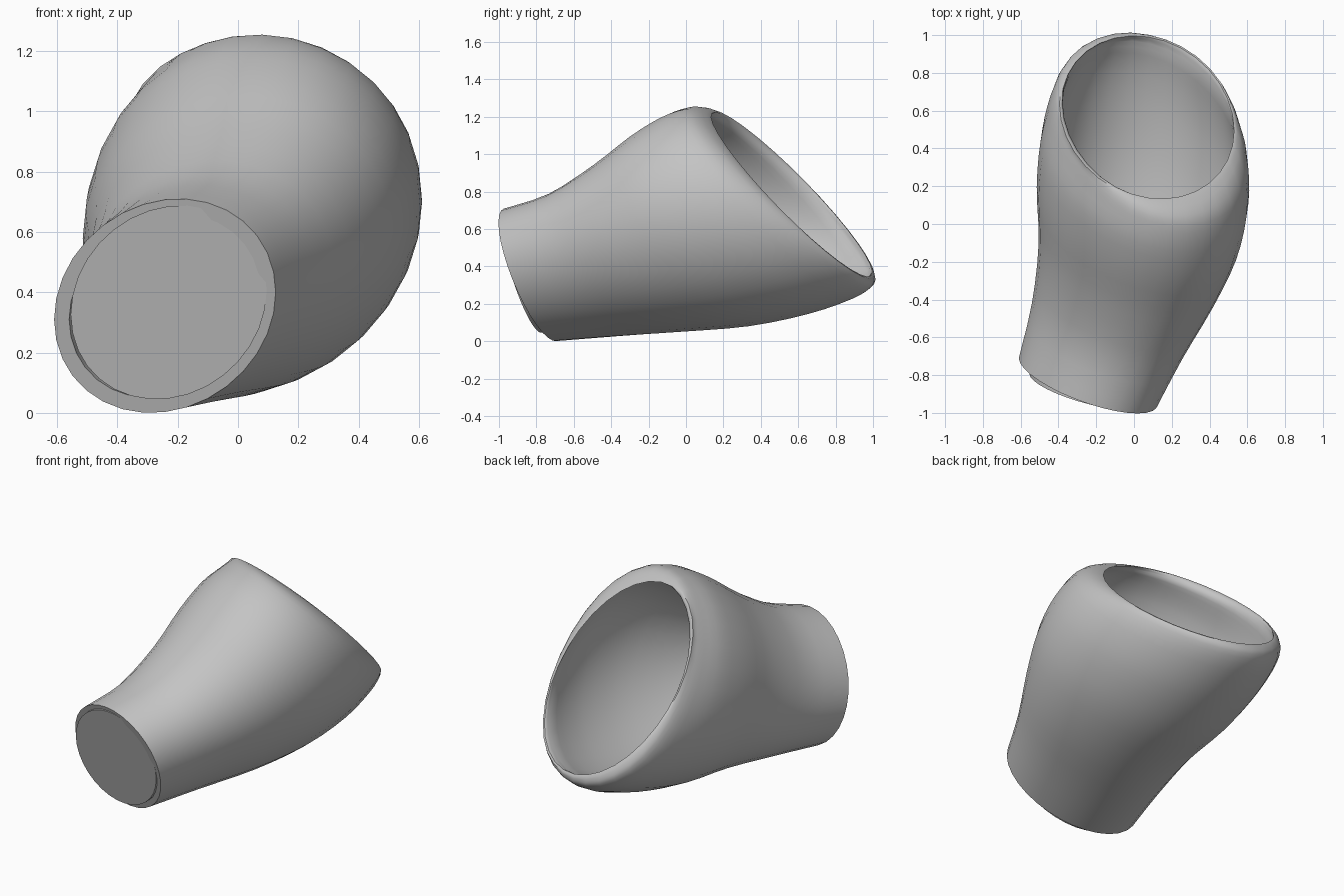
import bpy, bmesh, math

if "Cube" in bpy.data.objects:
    bpy.data.objects.remove(bpy.data.objects["Cube"])

SIDES = 32

# Tilted section rings from the narrow end to the slanted opening:
# centre y, y slope along x, y slope along z, left, right, top, bottom, skew
RINGS = [
    (-0.832, -0.29, -0.34, -0.61, 0.125, 0.71, 0.0, 0.045),
    (-0.55, -0.29, -0.42, -0.54, 0.265, 0.79, 0.025, 0.04),
    (-0.25, -0.29, -0.50, -0.505, 0.43, 0.945, 0.05, 0.02),
    (0.03, -0.30, -0.60, -0.515, 0.55, 1.10, 0.08, 0.01),
    (0.27, -0.30, -0.72, -0.495, 0.605, 1.205, 0.145, 0.0),
    (0.45, -0.30, -0.85, -0.45, 0.605, 1.25, 0.225, -0.005),
    (0.535, -0.30, -0.95, -0.415, 0.575, 1.252, 0.29, -0.03),
    (0.565, -0.30, -0.98, -0.395, 0.54, 1.235, 0.335, -0.07),
]


def smooth_rings(rings, steps):
    """Catmull-Rom interpolation between neighbouring rings."""
    out = []
    last = len(rings) - 1
    for i in range(last):
        a, b, c, d = (rings[max(0, min(last, i + k))] for k in (-1, 0, 1, 2))
        for s in range(steps):
            t = s / steps
            out.append(tuple(
                0.5 * (2 * q + (r - p) * t + (2 * p - 5 * q + 4 * r - u) * t * t
                       + (3 * q - p - 3 * r + u) * t ** 3)
                for p, q, r, u in zip(a, b, c, d)))
    return out + [rings[-1]]


def inset(ring, w):
    y, sx, sz, l, r, t, b, k = ring
    return (y, sx, sz, l + w, r - w, t - w, b + w, k)


def add_ring(bm, ring):
    y, sx, sz, l, r, t, b, k = ring
    cx, cz, rx = (l + r) / 2, (t + b) / 2, (r - l) / 2
    rz = math.sqrt(((t - b) / 2) ** 2 - k * k)
    verts = []
    for i in range(SIDES):
        a = 2 * math.pi * i / SIDES
        dx = rx * math.cos(a)
        dz = rz * math.sin(a) + k * math.cos(a)
        verts.append(bm.verts.new((cx + dx, y + sx * dx + sz * dz, cz + dz)))
    return verts


def loft(name, rings, material, closed=False, caps=False):
    bm = bmesh.new()
    loops = [add_ring(bm, r) for r in rings]
    pairs = list(zip(loops, loops[1:]))
    if closed:
        pairs.append((loops[-1], loops[0]))
    for lo, hi in pairs:
        for i in range(SIDES):
            j = (i + 1) % SIDES
            bm.faces.new((lo[i], lo[j], hi[j], hi[i]))
    if caps:
        bm.faces.new(loops[0])
        bm.faces.new(loops[-1])
    bmesh.ops.recalc_face_normals(bm, faces=bm.faces)
    mesh = bpy.data.meshes.new(name)
    bm.to_mesh(mesh)
    bm.free()
    mesh.materials.append(material)
    obj = bpy.data.objects.new(name, mesh)
    bpy.context.collection.objects.link(obj)
    bpy.context.view_layer.objects.active = obj
    obj.select_set(True)
    bpy.ops.object.shade_smooth_by_angle(angle=math.radians(40))
    obj.select_set(False)
    return obj


grey = bpy.data.materials.new("plain grey")
grey.diffuse_color = (0.55, 0.55, 0.55, 1)
grey.use_nodes = True
grey.node_tree.nodes["Principled BSDF"].inputs["Base Color"].default_value = grey.diffuse_color

# Hollow sleeve: outer wall, thin lip at the opening, inner wall, flat end band
outer = smooth_rings(RINGS, 3)
count = len(outer) - 1
inner = [inset(r, min(0.05, 0.01 + 0.009 * (count - i))) for i, r in enumerate(outer)]
loft("sleeve", outer + inner[::-1], grey, closed=True)

# Flat plug closing the narrow end, standing slightly proud at the lower left
plug_front = (-0.87, -0.21, -0.27, -0.555, 0.095, 0.688, 0.045, 0.04)
plug_back = (-0.80, -0.29, -0.34, -0.555, 0.095, 0.688, 0.045, 0.04)
loft("end_plug", [plug_front, plug_back], grey, caps=True)
